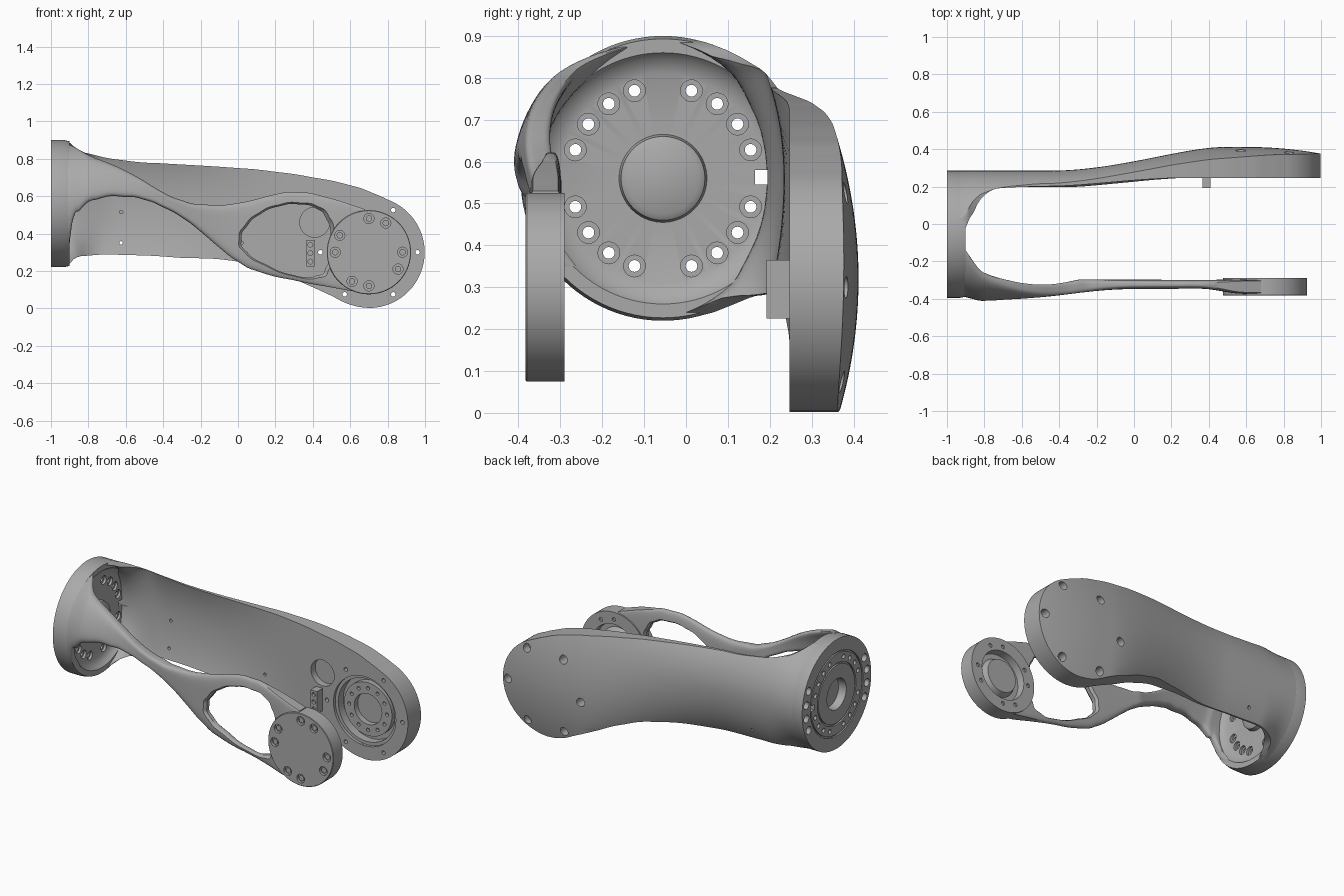
import bpy, bmesh, math
from mathutils import Vector

if "Cube" in bpy.data.objects:
    bpy.data.objects.remove(bpy.data.objects["Cube"])

grey = bpy.data.materials.new("plain grey")
grey.use_nodes = True
grey.diffuse_color = (0.4, 0.4, 0.4, 1)
grey.node_tree.nodes["Principled BSDF"].inputs["Base Color"].default_value = (0.4, 0.4, 0.4, 1)

CY, CZ = -0.055, 0.56         # flange axis
JX, JZ = 0.70, 0.30           # joint axis
BACK_R = 0.298


def smooth(a, b, x):
    t = min(max((x - a) / (b - a), 0), 1)
    return t * t * (3 - 2 * t)


def mix(a, b, t):
    return a + (b - a) * t


def curve(points):
    """Smooth interpolation through (x, value) points."""
    xs, vs = zip(*points)
    n = len(xs)
    slope = []
    for i in range(n):
        a, b = max(i - 1, 0), min(i + 1, n - 1)
        slope.append((vs[b] - vs[a]) / (xs[b] - xs[a]))

    def f(x):
        i = max(k for k in range(n - 1) if k == 0 or xs[k] <= x)
        h = xs[i + 1] - xs[i]
        t = min(max((x - xs[i]) / h, 0), 1)
        a, b = vs[i] + slope[i] * h * t, vs[i + 1] - slope[i + 1] * h * (1 - t)
        return mix(a, b, t * t * (3 - 2 * t))
    return f


def finish(name, bm):
    bmesh.ops.remove_doubles(bm, verts=bm.verts, dist=1e-5)
    bmesh.ops.recalc_face_normals(bm, faces=bm.faces)
    me = bpy.data.meshes.new(name)
    bm.to_mesh(me)
    bm.free()
    ob = bpy.data.objects.new(name, me)
    bpy.context.collection.objects.link(ob)
    me.materials.append(grey)
    return ob


def lathe(bm, profile, axis, centre, steps=64):
    """Spin (distance along axis, radius) points about the x or y axis."""
    c = Vector(centre)
    side = Vector((0, 0, 1))
    verts = [bm.verts.new(c + axis * a + side * r) for a, r in profile]
    edges = [bm.edges.new(p) for p in zip(verts, verts[1:])]
    bmesh.ops.spin(bm, geom=verts + edges, cent=c, axis=axis, angle=2 * math.pi,
                   steps=steps, use_merge=True)


def lathes(name, items, axis, steps=64):
    bm = bmesh.new()
    for profile, centre in items:
        lathe(bm, profile, axis, centre, steps)
    return finish(name, bm)


def skin(bm, rings):
    """Join closed rings of vertices and cap both ends."""
    for p, q in zip(rings, rings[1:]):
        for i in range(len(p)):
            j = (i + 1) % len(p)
            bm.faces.new((p[i], p[j], q[j], q[i]))
    bm.faces.new(rings[0])
    bm.faces.new(rings[-1])


def rod(a, b, r):
    return [(a, 0), (a, r), (b, r), (b, 0)]


def stepped(a, b, c, r1, r2):
    return [(a, 0), (a, r1), (b, r1), (b, r2), (c, r2), (c, 0)]


def box(name, lo, hi):
    bm = bmesh.new()
    bmesh.ops.create_cube(bm, size=1)
    for v in bm.verts:
        v.co = [mix(l, h, c + 0.5) for l, h, c in zip(lo, hi, v.co)]
    return finish(name, bm)


def cut(ob, cutter):
    mod = ob.modifiers.new("cut", 'BOOLEAN')
    mod.object, mod.operation, mod.solver = cutter, 'DIFFERENCE', 'EXACT'
    bpy.context.view_layer.objects.active = ob
    bpy.ops.object.modifier_apply(modifier=mod.name)
    bpy.data.objects.remove(cutter)


def arm(name, stations, low, high, outer, inner, pinch, cols=28):
    """Loft a curved slab; pinch rounds its long edges, fading towards the joint."""
    bm = bmesh.new()
    rings = []
    for x in stations:
        faces = ([], [])
        soft = pinch * (1 - .7 * smooth(.3, .6, x))
        for i in range(cols + 1):
            s = math.sin(math.pi * (i / cols - 0.5))
            z = mix(low(x), high(x), (s + 1) / 2)
            a, b = outer(x, z), inner(x, z)
            k = 1 - soft + soft * math.sqrt(max(1 - abs(s) ** 6, 0))
            for row, sign in zip(faces, (1, -1)):
                row.append(bm.verts.new((x, (a + b) / 2 + sign * k * (a - b) / 2, z)))
        rings.append(faces[0] + faces[1][::-1])
    skin(bm, rings)
    return finish(name, bm)


def around(angles, radius):
    return [(JX + radius * math.cos(math.radians(a)), 0,
             JZ + radius * math.sin(math.radians(a))) for a in angles]


def shell(r, dz):
    return math.sqrt(max(r * r - dz * dz, 0))


X, Y = Vector((1, 0, 0)), Vector((0, 1, 0))

# mounting flange: cup with a closed centre boss, a bolt circle and rim holes
flange = lathes("mounting_flange", [([
    (-.95, 0), (-.95, .09), (-1, .095), (-1, .18), (-.99, .18), (-.99, .19), (-1, .19),
    (-1, .25), (-.99, .25), (-.99, .26), (-1, .26), (-1, .34), (-.93, .34), (-.9, .333),
    (-.9, .30), (-.92, .285), (-.935, .25), (-.935, .105), (-.91, .1), (-.9, .085),
    (-.9, 0)], (0, CY, CZ))], X, 96)


def flange_spot(angle, radius):
    t = math.radians(angle)
    return (0, CY + radius * math.sin(t), CZ + radius * math.cos(t))


holes = [(stepped(-1.1, -.95, -.85, .014, .026), flange_spot(18 * k, .22))
         for k in range(20) if k % 5]
holes += [(rod(-1.1, -.97, .024), flange_spot(side + a, .3))
          for side in (90, 270) for a in (-24, -8, 8, 24)]

# back arm: wide curved shell that flattens into the joint disc
back_high = curve([(-.94, .89), (-.9, .885), (-.88, .868), (-.85, .848), (-.8, .828), (-.6, .79),
                   (-.4, .775), (0, .75), (.2, .73), (.4, .7), (.6, .658), (.72, .617), (.82, .572)])
back_low = curve([(-.94, .23), (-.9, .24), (-.88, .262), (-.82, .28), (-.6, .285), (-.3, .27),
                  (0, .25), (.2, .2), (.35, .135), (.5, .067), (.6, .02), (.7, .002)])


def disc_edge(x):
    return math.sqrt(max(BACK_R ** 2 - (x - JX) ** 2, 0))


def back_outer(x, z):
    dz = (z - CZ) * mix(1, .94 if z > CZ else .78, smooth(-.92, -.72, x))
    crown = .412 - .45 * (max(x - .6, 0) ** 2 * .5 + (z - .32) ** 2)
    return mix(CY + shell(.34, dz), crown, smooth(-.45, .5, x))


def back_inner(x, z):
    dz = (z - CZ) * mix(1, .6 if z > CZ else .5, smooth(-.92, -.72, x))
    y = mix(CY + shell(.288, dz), .247, smooth(-.45, .3, x))
    limit = mix(.065, .2, smooth(-.6, .2, x))
    fillet = .04 * (1 - smooth(-.93, -.65, x)) * max(1 - ((z - CZ) / .25) ** 2, 0)
    return max(y, back_outer(x, z) - limit) - fillet


stations = [mix(-.94, JX, i / 80) for i in range(80)]
stations += [JX + BACK_R * math.sin(math.radians(4 * i)) for i in range(23)]
back = arm("back_arm", stations,
           lambda x: back_low(x) if x < JX else JZ - disc_edge(x),
           lambda x: back_high(x) if x < .82 else JZ + disc_edge(x),
           back_outer, back_inner, 0)

# joint seat, bolt holes and pocket in the back arm
items = [([(.2, 0), (.2, .215), (.265, .215), (.265, .195), (.315, .195), (.315, .165),
           (.28, .165), (.28, .095), (.315, .095), (.315, 0)], (JX, 0, JZ)),
         (rod(.1, .29, .08), (.41, 0, .46))]
items += [(stepped(.1, .33, .5, .012, .026), p) for p in around(range(0, 360, 60), .26)]
items += [(rod(.1, .25, .009), (x, 0, z)) for x, z in ((-.625, .515), (-.625, .35), (.02, .35))]
cut(back, lathes("seat_cutter", items, Y, 48))
cut(back, lathes("ring_hole_cutter", [(rod(.25, .3, .011), p)
                                      for p in around(range(0, 360, 30), .13)], Y, 16))
for part in (flange, back):
    cut(part, lathes("flange_hole_cutter", holes, X, 20))
    cut(part, box("slot_cutter", (-1.1, .165, .545), (-.8, .195, .58)))

# front arm: slim strut with a large window
front_high = curve([(-.94, .885), (-.88, .865), (-.8, .82), (-.7, .78), (-.6, .735), (-.5, .68),
                    (-.4, .62), (-.3, .578), (-.2, .557), (0, .563), (.2, .61), (.32, .62),
                    (.45, .6), (.68, .53)])
front_low = curve([(-.94, .24), (-.905, .3), (-.89, .44), (-.85, .52), (-.75, .583), (-.6, .595),
                   (-.5, .58), (-.4, .54), (-.3, .485), (-.2, .41), (-.1, .325), (0, .25),
                   (.1, .2), (.3, .15), (.5, .112), (.68, .08)])


def front_outer(x, z):
    r = .335 + .025 * smooth(-.92, -.8, x)
    flat = mix(-.348, -.374, smooth(.35, .6, x))
    return mix(CY - shell(r, z - CZ), flat, smooth(-.8, 0, x))


def front_inner(x, z):
    y = mix(CY - shell(.295, z - CZ), -.297, smooth(-.85, -.3, x))
    return min(y, front_outer(x, z) + mix(.06, .09, smooth(-.5, 0, x)))


stations = [mix(-.94, -.8, i / 16) for i in range(16)] + [mix(-.8, .68, i / 70) for i in range(71)]
front = arm("front_arm", stations, front_low, front_high, front_outer, front_inner, .75, 20)

# window cutter, flared on both sides to soften the edges
window = [(.02, .37), (.05, .44), (.12, .503), (.22, .545), (.33, .555), (.42, .532), (.47, .48),
          (.495, .4), (.495, .3), (.47, .22), (.42, .175), (.3, .177), (.15, .235), (.05, .3)]
loop = list(enumerate(window + window[:3], -1))
loop_x = curve([(i, p[0]) for i, p in loop])
loop_z = curve([(i, p[1]) for i, p in loop])
outline = [(loop_x(i / 5), loop_z(i / 5)) for i in range(5 * len(window))]
bm = bmesh.new()
skin(bm, [[bm.verts.new((mix(.28, x, s), y, mix(.36, z, s))) for x, z in outline]
          for y, s in ((-.4, 1.16), (-.35, 1.06), (-.333, 1), (-.31, 1), (-.295, 1.06), (-.25, 1.2))])
cut(front, finish("window_cutter", bm))
cut(front, lathes("disc_clearance_cutter", [(rod(-.5, -.2, .22), (JX, 0, JZ))], Y))

# front joint disc with paired bolts and an inner boss
disc = lathes("front_joint_disc", [([
    (-.383, 0), (-.383, .222), (-.38, .225), (-.29, .225), (-.29, .15), (-.335, .145),
    (-.335, .115), (-.30, .1), (-.30, 0)], (JX, 0, JZ))], Y, 96)
pairs = (90, 60, 0, -30, -90, -120, 180, 150)
cut(disc, lathes("disc_bolt_cutter", [(stepped(-.5, -.367, -.2, .027, .012), p)
                                      for p in around(pairs, .18)], Y, 20))
lathes("disc_bolts", [(rod(-.376, -.30, .017), p) for p in around(pairs, .18)], Y, 16)

# small connector block on the back arm
block = box("connector_block", (.365, .192, .225), (.41, .26, .365))
cut(block, lathes("pin_cutter", [(rod(.1, .21, .013), (.387, 0, z))
                                 for z in (.25, .295, .34)], Y, 16))

# smooth shading with sharp edges kept
for ob in bpy.context.scene.objects:
    ob.select_set(ob.type == 'MESH')
bpy.context.view_layer.objects.active = flange
bpy.ops.object.shade_smooth_by_angle(angle=math.radians(35))
